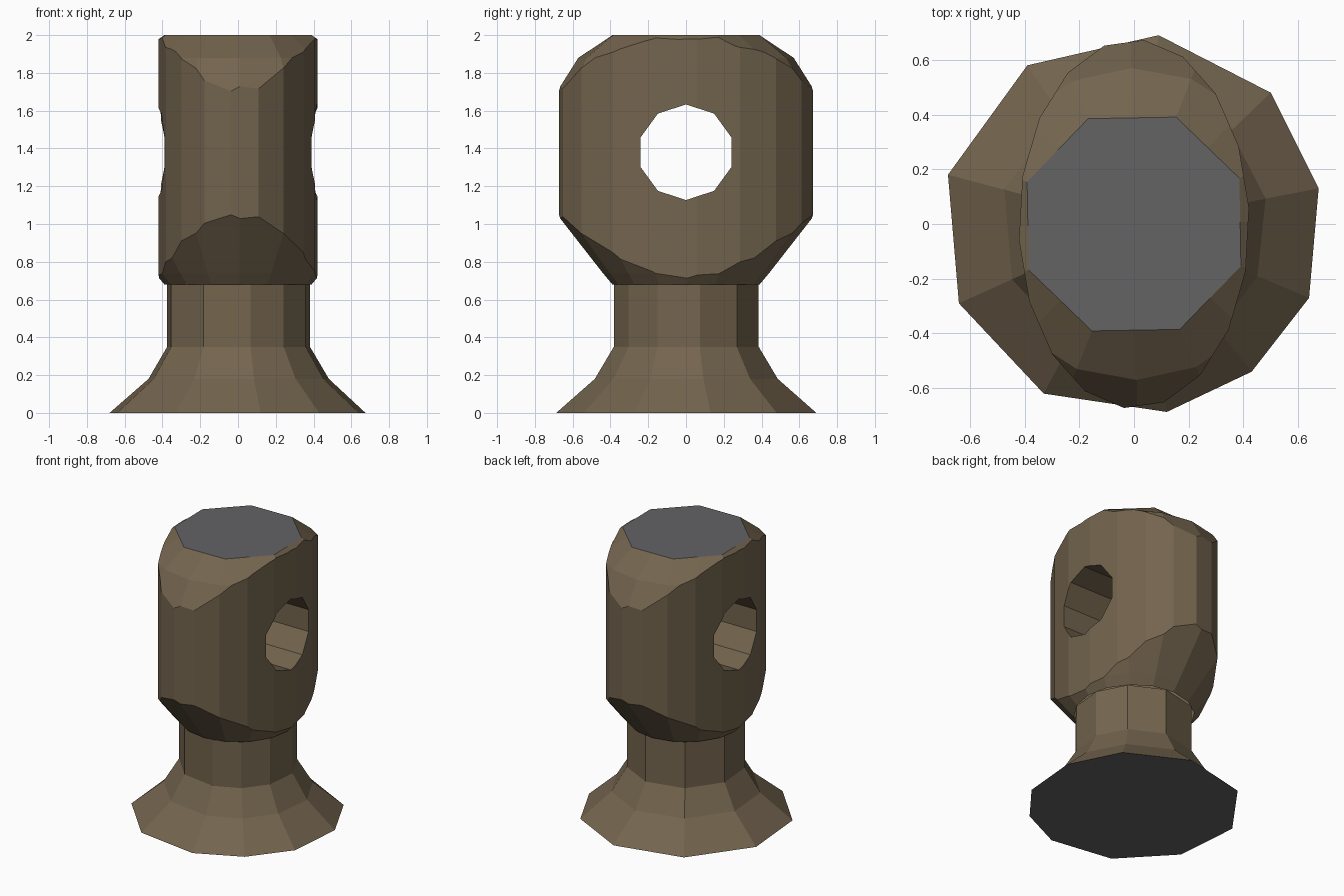
import bpy, bmesh, math

if "Cube" in bpy.data.objects:
    bpy.data.objects.remove(bpy.data.objects["Cube"])

def material(name, rgb):
    m = bpy.data.materials.new(name)
    m.diffuse_color = (*rgb, 1)
    m.use_nodes = True
    m.node_tree.nodes["Principled BSDF"].inputs["Base Color"].default_value = m.diffuse_color
    return m

BROWN = material("dull brown", (0.172, 0.128, 0.076))
GREY = material("flat grey", (0.125, 0.125, 0.13))

def loft(name, rings, cap_top=True):
    """Object skinned through equal-length rings of 3D points."""
    bm = bmesh.new()
    vs = [[bm.verts.new(p) for p in r] for r in rings]
    n = len(rings[0])
    for a, b in zip(vs, vs[1:]):
        for i in range(n):
            j = (i + 1) % n
            bm.faces.new((a[i], a[j], b[j], b[i]))
    bm.faces.new(vs[0][::-1])
    if cap_top:
        bm.faces.new(vs[-1])
    bmesh.ops.recalc_face_normals(bm, faces=bm.faces)
    me = bpy.data.meshes.new(name)
    bm.to_mesh(me)
    bm.free()
    me.materials.append(BROWN)
    me.materials.append(GREY)
    ob = bpy.data.objects.new(name, me)
    bpy.context.collection.objects.link(ob)
    return ob

def paint_ends(me):
    # flat end caps at the very top and bottom are grey
    for p in me.polygons:
        zs = [me.vertices[v].co.z for v in p.vertices]
        p.material_index = int(max(zs) < 0.001 or min(zs) > 1.999)

# flared foot and neck
foot = [(0.675, .13), (.5, .48), (.09, .69), (-.39, .58), (-.68, .18),
        (-.64, -.29), (-.33, -.62), (.12, -.687), (.43, -.54), (.64, -.27)]
def foot_ring(r, z):
    return [(x * r / math.hypot(x, y), y * r / math.hypot(x, y), z) for x, y in foot]
base = loft("flared_base_and_neck",
            [[(x, y, 0) for x, y in foot], foot_ring(.49, .18),
             foot_ring(.388, .35), foot_ring(.388, .68)], cap_top=False)
paint_ends(base.data)

# head: turned body, flattened by an elliptical prism, drilled along x
def ring16(r, z, octagon=False):
    pts = []
    for i in range(16):
        a = math.radians(22.5 * (i + 1) + 1)
        k = r * (math.cos(math.pi / 8) if octagon and i % 2 else 1)
        pts.append((k * math.cos(a), k * math.sin(a), z))
    return pts
head = loft("pierced_head", [ring16(.39, .68), ring16(.44, .74), ring16(.69, 1.06),
                             ring16(.69, 1.69), ring16(.57, 1.88), ring16(.42, 2, True)])

def ellipse(z):
    return [(.422 * math.cos(math.radians(20 * i + 5)),
             .675 * math.sin(math.radians(20 * i + 5)), z) for i in range(18)]
prism = loft("prism_cutter", [ellipse(.4), ellipse(2.3)])

def circle(x):
    return [(x, .253 * math.cos(math.radians(36 * i + 18)),
             1.38 + .253 * math.sin(math.radians(36 * i + 18))) for i in range(10)]
drill = loft("hole_cutter", [circle(-1), circle(1)])

for cutter, op in ((prism, 'INTERSECT'), (drill, 'DIFFERENCE')):
    cutter.hide_render = True
    mod = head.modifiers.new(op.title(), 'BOOLEAN')
    mod.object, mod.operation, mod.solver = cutter, op, 'EXACT'

# bake the booleans, drop helpers and the hidden underside
dg = bpy.context.evaluated_depsgraph_get()
dg.update()
me = bpy.data.meshes.new_from_object(head.evaluated_get(dg))
head.modifiers.clear()
head.data = me
for c in (prism, drill):
    bpy.data.objects.remove(c)
bm = bmesh.new()
bm.from_mesh(me)
under = [f for f in bm.faces if max(v.co.z for v in f.verts) < .681]
bmesh.ops.delete(bm, geom=under, context='FACES')
bm.to_mesh(me)
bm.free()
paint_ends(me)
